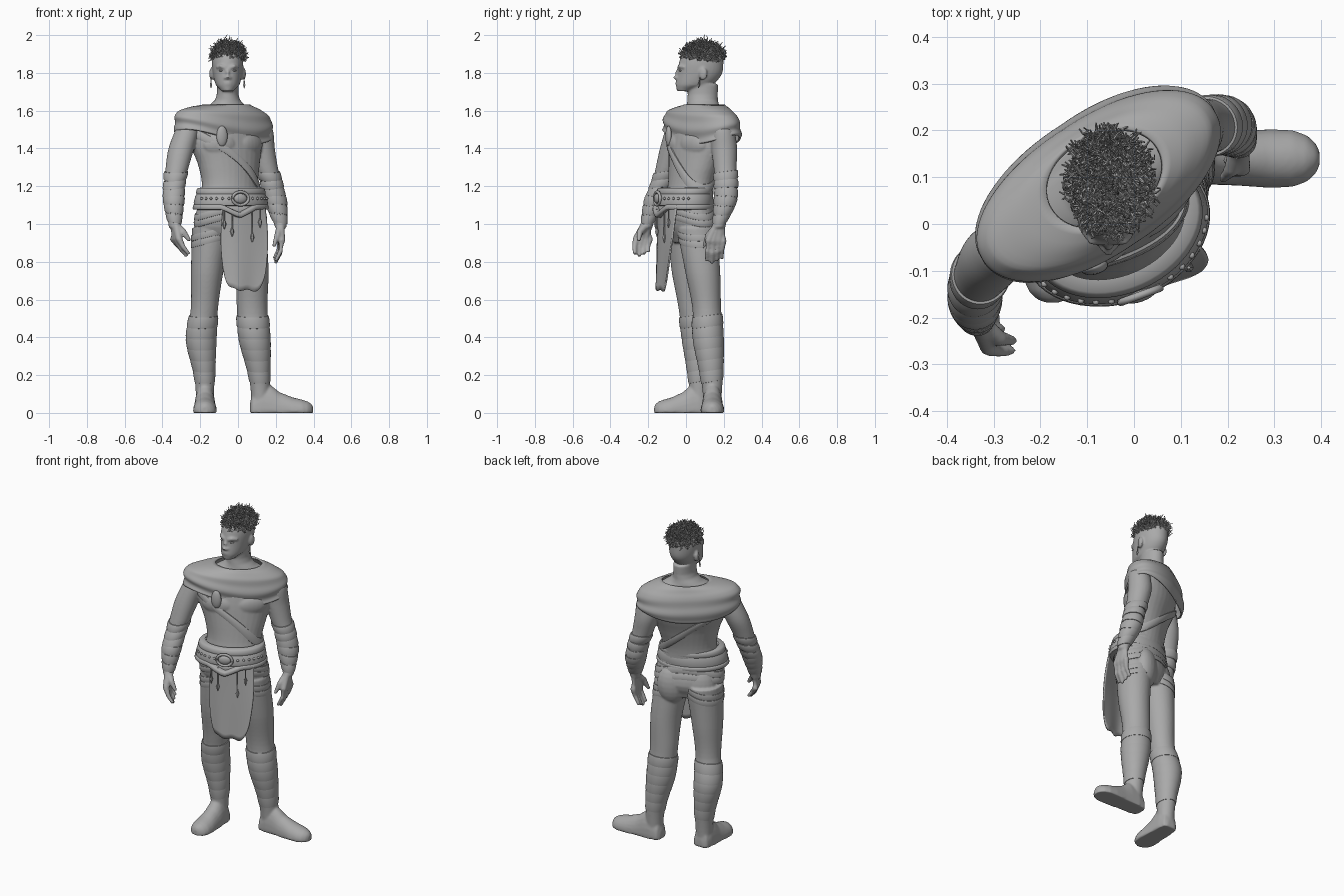
import bpy, bmesh, math, random
from mathutils import Vector, Matrix

random.seed(4)
cube = bpy.data.objects.get("Cube")
if cube:
    bpy.data.objects.remove(cube)

grey = bpy.data.materials.new("plain grey")
grey.use_nodes = True
grey.diffuse_color = (0.4, 0.4, 0.4, 1)
grey.node_tree.nodes["Principled BSDF"].inputs["Base Color"].default_value = grey.diffuse_color
parts = []


def finish(bm, name):
    bmesh.ops.recalc_face_normals(bm, faces=bm.faces)
    mesh = bpy.data.meshes.new(name)
    bm.to_mesh(mesh)
    bm.free()
    mesh.materials.append(grey)
    obj = bpy.data.objects.new(name, mesh)
    bpy.context.collection.objects.link(obj)
    parts.append(obj)
    return obj


def skin(bm, rings, closed=True, cap=True):
    """Join rows of points with quads."""
    rows = [[bm.verts.new(p) for p in ring] for ring in rings]
    count = len(rows[0])
    for low, high in zip(rows, rows[1:]):
        for i in range(count if closed else count - 1):
            j = (i + 1) % count
            bm.faces.new((low[i], low[j], high[j], high[i]))
    if cap:
        bm.faces.new(rows[0][::-1])
        bm.faces.new(rows[-1])


def section(path, z):
    """Smoothly interpolated cross-section (x, y, z, rx, ry, turn) at a height."""
    z = min(max(z, path[0][2]), path[-1][2])
    i = max(k for k in range(len(path) - 1) if path[k][2] <= z)
    a, b = path[i], path[i + 1]
    before, after = path[max(i - 1, 0)], path[min(i + 2, len(path) - 1)]
    t = (z - a[2]) / (b[2] - a[2])
    row = []
    for p, q, r, s in zip(before, a, b, after):
        row.append(q + t * (r - p + t * (2 * p - 5 * q + 4 * r - s + t * (3 * (q - r) + s - p))) / 2)
    return row + [0] * (6 - len(row))


def rim(path, z, angle, grow=0.0):
    x, y, _, rx, ry, turn = section(path, z)
    local = Vector(((rx + grow) * math.cos(angle), (ry + grow) * math.sin(angle), 0))
    return Matrix.Rotation(math.radians(turn), 3, 'Z') @ local + Vector((x, y, z))


def circle(count):
    return [math.tau * i / count for i in range(count)]


def loft(bm, path, steps=30):
    low, high = path[0][2], path[-1][2]
    skin(bm, [[rim(path, low + (high - low) * k / steps, a) for a in circle(32)]
              for k in range(steps + 1)])


def tube(bm, points, radii, sides=8):
    points = [Vector(p) for p in points]
    rings = []
    for i, p in enumerate(points):
        along = points[min(i + 1, len(points) - 1)] - points[max(i - 1, 0)]
        turn = along.to_track_quat('Z', 'Y')
        rings.append([p + turn @ Vector((math.cos(a), math.sin(a), 0)) * radii[i] for a in circle(sides)])
    skin(bm, rings)


def blob(bm, place, size, turn=0):
    matrix = Matrix.Translation(place) @ Matrix.Rotation(turn, 4, 'Z') @ Matrix.Diagonal((*size, 1))
    bmesh.ops.create_uvsphere(bm, u_segments=20, v_segments=12, radius=1, matrix=matrix)


def wrap(bm, path, height, width, grow):
    """A raised band round a lofted part; height is a function of the angle."""
    profile = [(-1, -.02), (-.9, grow * .6), (-.5, grow), (.5, grow), (.9, grow * .6), (1, -.02)]
    skin(bm, [[rim(path, height(a) + v * width / 2, a, g) for a in circle(56)] for v, g in profile], cap=False)


# Cross-sections of the body, from low to high
torso = [(-.04, .033, .9, .15, .09, 20), (-.042, .028, .98, .193, .125, 22), (-.038, .012, 1.08, .187, .125, 22),
         (-.042, .025, 1.2, .156, .113, 26), (-.049, .045, 1.32, .178, .119, 31), (-.065, .065, 1.43, .212, .13, 32),
         (-.07, .075, 1.53, .21, .118, 32), (-.064, .085, 1.59, .17, .09, 32), (-.057, .089, 1.63, .095, .085, 22),
         (-.055, .088, 1.665, .061, .08, 0), (-.055, .09, 1.74, .057, .08, 0)]
head = [(-.055, -.01, 1.703, .032, .038), (-.055, .042, 1.735, .062, .095), (-.055, .071, 1.79, .077, .117),
        (-.055, .08, 1.85, .083, .118), (-.055, .085, 1.9, .076, .106), (-.055, .085, 1.935, .045, .065)]
legs = {"right": [(-.175, .07, .06, .047, .048), (-.178, .07, .2, .055, .06), (-.195, .06, .39, .079, .08),
                  (-.178, .035, .55, .072, .074), (-.163, .022, .75, .086, .098), (-.142, .018, .98, .102, .115)],
        "left": [(.12, .14, .06, .049, .048), (.112, .135, .2, .057, .06), (.088, .118, .39, .082, .08),
                 (.075, .11, .55, .081, .076), (.073, .088, .75, .089, .093), (.05, .06, .98, .1, .105)]}
arms = {"right": [(-.335, -.208, .98, .031, .03), (-.34, -.165, 1.13, .054, .054), (-.336, -.125, 1.22, .052, .054),
                  (-.322, -.1, 1.3, .061, .06), (-.3, -.07, 1.4, .068, .068), (-.269, -.048, 1.5, .062, .062),
                  (-.25, -.04, 1.57, .04, .04)],
        "left": [(.227, .173, .98, .031, .03), (.2, .208, 1.12, .057, .058), (.177, .212, 1.22, .054, .057),
                 (.15, .207, 1.3, .061, .061), (.128, .203, 1.4, .067, .068), (.124, .194, 1.5, .061, .062),
                 (.11, .188, 1.56, .04, .04)]}

body = bmesh.new()
for path in [torso, head, *legs.values(), *arms.values()]:
    loft(body, path)

# Chest and seat muscles
front, facing = -math.pi / 2, math.radians(31)
for side in (-1, 1):
    blob(body, rim(torso, 1.42, front + side * .55, -.025), (.09, .035, .06), facing + side * .3)
    blob(body, rim(torso, .97, -front + side * .6, -.045), (.088, .06, .12), facing)

# Face and ears
mid = head[0][0]
tube(body, [(mid, -.034, 1.825), (mid, -.05, 1.8), (mid, -.058, 1.778), (mid, -.04, 1.768)], [.008, .01, .014, .012])
for level in (1.739, 1.75):
    blob(body, (mid, -.044, level), (.024, .012, .007))
for side in (-1, 1):
    blob(body, (mid + side * .084, .09, 1.795), (.012, .024, .034), side * -.3)
    blob(body, (mid + side * .012, -.046, 1.773), (.01, .012, .008))
    tube(body, [(mid + side * x, y, z) for x, y, z in ((.01, -.04, 1.826), (.035, -.036, 1.836), (.06, -.008, 1.83))],
         [.009, .01, .006])

# Feet, flat on the ground
foot = [(-.057, .025, .05), (-.045, .046, .1), (0, .054, .16), (.05, .056, .15), (.1, .058, .11), (.17, .063, .082),
        (.22, .061, .07), (.25, .05, .06), (.268, .034, .048), (.277, .015, .035)]
for side, turn, length in (("right", front, .86), ("left", 0, 1)):
    place = Matrix.Translation((*legs[side][0][:2], 0)) @ Matrix.Rotation(turn, 4, 'Z')
    skin(body, [[place @ Vector((d * length, w * math.cos(a), h * max(0, .15 + .85 * math.sin(a))))
                 for a in circle(24)] for d, w, h in foot])

# Hands: each finger runs from the wrist so the bases merge into a palm
hands = [((-.335, -.205, 1.0), (-.328, -.228, .92), (-.305, -.236, .865), (-.275, -.235, .828), (.4, -.9, 0), (-.255, -.25, .91)),
         ((.226, .178, 1.0), (.228, .158, .91), (.222, .152, .845), (.195, .15, .792), (.1, -.99, 0), (.188, .095, .88))]
for wrist, knuckle, joint, tip, across, thumb in hands:
    for i in range(4):
        off = Vector(across) * (i - 1.5) * .027
        lift = Vector((0, 0, .012 * abs(i - 2)))
        tube(body, [Vector(wrist) + off * .4, Vector(knuckle) + off, Vector(joint) + off + lift,
                    Vector(tip) + off + lift], [.02, .019, .013, .01])
    tube(body, [wrist, Vector(wrist).lerp(Vector(thumb), .5) + Vector(across) * .02, thumb], [.022, .018, .01])

person = finish(body, "body")
remesh = person.modifiers.new("fuse", 'REMESH')
remesh.mode, remesh.voxel_size, remesh.use_smooth_shade = 'VOXEL', .006, True
soften = person.modifiers.new("soften", 'SMOOTH')
soften.factor, soften.iterations = .5, 6

# Eyes and earrings
bm = bmesh.new()
for side in (-1, 1):
    blob(bm, (mid + side * .032, -.029, 1.812), (.014, .008, .005))
finish(bm, "eyes")
bm = bmesh.new()
for side in (-1, 1):
    x = mid + side * .088
    tube(bm, [(x, .075, 1.775), (x, .07, 1.75), (x, .068, 1.735), (x, .066, 1.718)], [.002, .003, .006, .001])
finish(bm, "earrings")

# Short curly hair
bm = bmesh.new()
centre, size = Vector((mid + .004, .09, 1.872)), Vector((.079, .102, .075))
blob(bm, centre, size)
for _ in range(2000):
    way = Vector((random.gauss(0, 1), random.gauss(0, 1), random.gauss(.2, 1))).normalized()
    if way.z < -.1:
        way.z = -way.z
    curl, point = [], centre + way * size * .98
    for _ in range(5):
        curl.append(point)
        stray = Vector([random.uniform(-1.6, 1.6) for _ in 'xyz'])
        point = point + (way * .35 + stray + Vector((0, 0, .5))) * .0062
    tube(bm, curl, [.0035, .0035, .003, .0025, .0015], 4)
finish(bm, "hair")

# Draped shoulder cape
drape = [(-.077, .085, 1.46, .288, .144, 32), (-.077, .085, 1.54, .292, .144, 32), (-.074, .086, 1.585, .272, .13, 32),
         (-.068, .092, 1.615, .2, .114, 31), (-.062, .097, 1.632, .132, .102, 28)]


def cape_point(angle, t):
    fold = .006 * math.sin(t * 15 + 2.5 * math.sin(angle)) * t
    square = .012 * max(0, math.sin(2 * angle)) * t
    p = rim(drape, 1.632 - .16 * t, angle, fold + square)
    back, left, right = (max(0, math.cos(angle - c)) ** 2 for c in (-front, -1.3, -2.4))
    p.z += t * t * (.035 * right - .055 * back - .05 * left) - .07 * math.cos(angle) * t * (1 - t)
    return p


bm = bmesh.new()
skin(bm, [[cape_point(a, k / 24) for a in circle(80)] for k in range(25)], cap=False)
finish(bm, "cape").modifiers.new("thickness", 'SOLIDIFY').thickness = .01

# Strap across the chest, with its clasp
bm = bmesh.new()
wrap(bm, torso, lambda a: 1.335 - .15 * math.cos(a), .055, .01)
finish(bm, "chest_strap")
bm = bmesh.new()
blob(bm, rim(torso, 1.465, front - .45, .014), (.03, .016, .055), facing - .3)
finish(bm, "strap_clasp")

# Belt, pointed trim, studs and buckle
waist = [(-.04, -.014, 1.02, .2, .145, 22), (-.038, -.012, 1.12, .192, .14, 22), (-.038, -.004, 1.2, .172, .125, 24)]
centre_angle = front - .03
bm = bmesh.new()
wrap(bm, waist, lambda a: 1.13, .07, .01)
wrap(bm, waist, lambda a: 1.175, .036, .012)
wrap(bm, waist, lambda a: 1.09 - .045 * max(0, 1 - abs(a - math.tau - centre_angle) / .5), .03, .012)
finish(bm, "belt")
bm = bmesh.new()
for a in circle(36):
    if abs(a - math.tau - centre_angle) < 1.3:
        blob(bm, rim(waist, 1.135, a, .01), (.007, .007, .007))
finish(bm, "belt_studs")
bm = bmesh.new()
spot, tilt = rim(waist, 1.135, centre_angle, .013), math.radians(20)
blob(bm, spot, (.036, .014, .026), tilt)
across = Vector((math.cos(tilt), math.sin(tilt), 0))
loop = [spot + across * .045 * math.cos(a) + Vector((0, 0, .035 * math.sin(a))) for a in circle(28)]
tube(bm, loop + loop[:1], [.008] * 29)
finish(bm, "buckle")

# Hip sashes, thigh bands, shin wraps and forearm wraps
bm = bmesh.new()
for level in (1.08, 1.045):
    wrap(bm, torso, lambda a: level - .045 * math.cos(a) ** 2, .038, .006)
finish(bm, "hip_sashes")
for side, sign in (("right", -1), ("left", 1)):
    bm = bmesh.new()
    for level in (.95, .915):
        wrap(bm, legs[side], lambda a: level - sign * .025 * math.cos(a), .036, .004)
    finish(bm, side + "_thigh_bands")
    bm = bmesh.new()
    for k in range(6):
        wrap(bm, legs[side], lambda a: .485 - k * .058 + .01 * math.sin(a), .066, .006 if k == 0 else .003)
    finish(bm, side + "_shin_wraps")
    bm = bmesh.new()
    for k in range(6):
        wrap(bm, arms[side], lambda a: 1.255 - k * .045 + .008 * math.sin(a + k), .05, .008 if k < 2 else .004)
    finish(bm, side + "_forearm_wraps")


# Hanging front cloth with worn lower edge
def cloth_point(u, v):
    slant = (u + 1) / 2
    y = -.15 - .012 * v + slant * (.1 - .035 * v) - .018 * (1 - u * u) + .004 * math.sin(u * 5) * v
    hem = .65 - .01 * u + .1 * abs(u) ** 6 + .005 * math.sin(u * 9)
    return Vector((.034 + u * (.11 + .015 * math.sin(v * 3)), y, 1.1 + (hem - 1.1) * v))


bm = bmesh.new()
skin(bm, [[cloth_point(i / 15 - 1, k / 16) for i in range(31)] for k in range(17)], closed=False, cap=False)
finish(bm, "front_cloth").modifiers.new("thickness", 'SOLIDIFY').thickness = .008

# Tassels hanging from the belt
bm = bmesh.new()
for u, drop in ((-.9, .97), (-.55, .93), (.35, .9), (.7, .98)):
    x, y, _ = cloth_point(u, .2) - Vector((0, .01, 0))
    tube(bm, [(x, y, 1.08), (x, y, drop + .05), (x, y, drop + .03), (x, y, drop)], [.004, .004, .011, .001], 6)
finish(bm, "tassels")

for obj in parts:
    obj.select_set(True)
bpy.context.view_layer.objects.active = person
bpy.ops.object.shade_smooth_by_angle(angle=math.radians(50))
